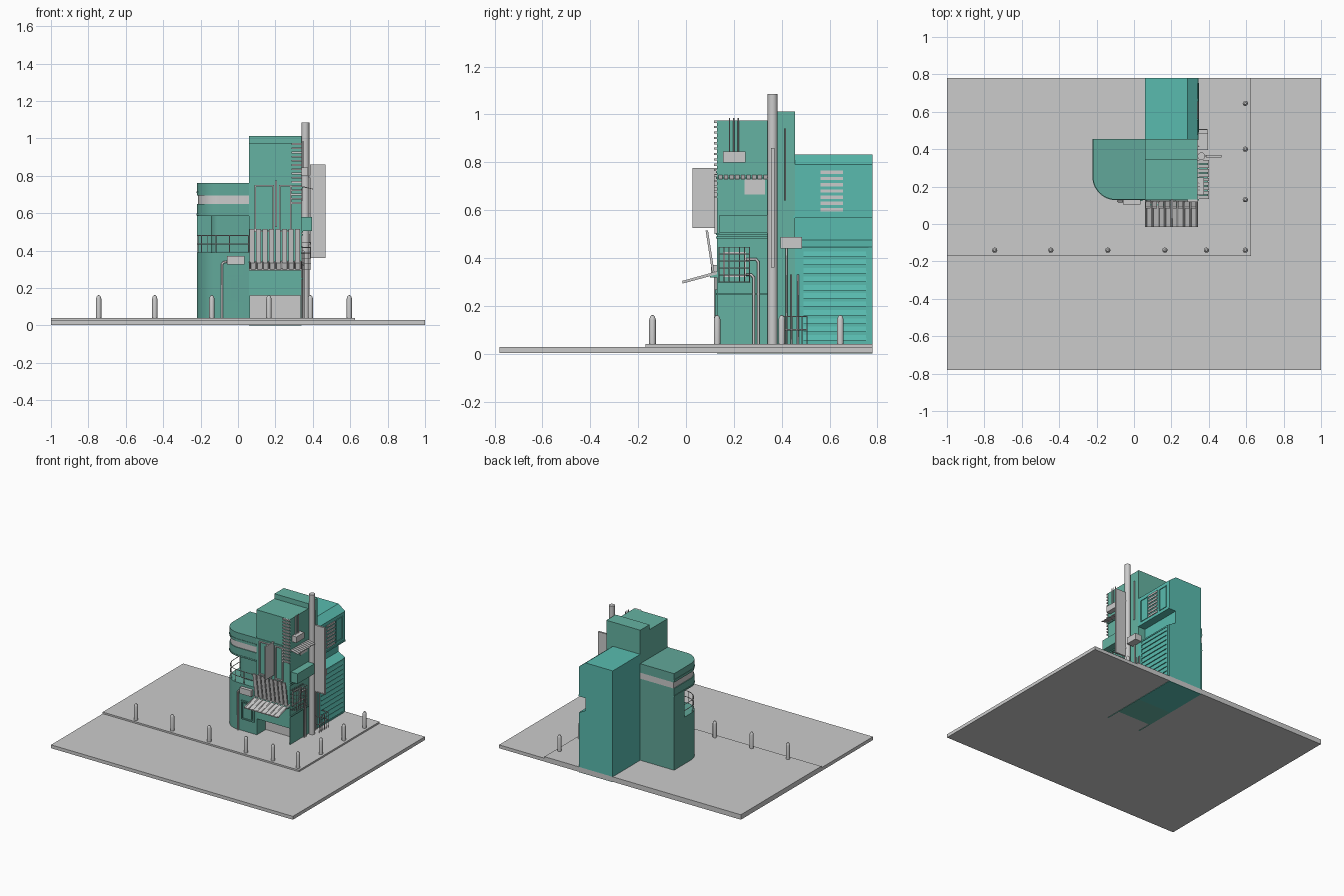
import bpy, bmesh, math
from mathutils import Vector

def material(name, rgb):
    m = bpy.data.materials.new(name)
    m.diffuse_color = (*rgb, 1)
    return m

GREEN = material("green", (0.13, 0.45, 0.36))
TEAL = material("teal", (0.10, 0.50, 0.43))
DARK = material("dark_green", (0.12, 0.39, 0.32))

def finish(name, bm, mat=None, smooth=False):
    bmesh.ops.recalc_face_normals(bm, faces=bm.faces)
    me = bpy.data.meshes.new(name)
    bm.to_mesh(me)
    bm.free()
    ob = bpy.data.objects.new(name, me)
    bpy.context.collection.objects.link(ob)
    if mat:
        me.materials.append(mat)
    if smooth:
        bpy.context.view_layer.objects.active = ob
        ob.select_set(True)
        bpy.ops.object.shade_smooth_by_angle()
        ob.select_set(False)
    return ob

def box(name, x0, x1, y0, y1, z0, z1, mat=None):
    bm = bmesh.new()
    bmesh.ops.create_cube(bm, size=1)
    for v in bm.verts:
        v.co = ((x0 + x1) / 2 + v.co.x * (x1 - x0), (y0 + y1) / 2 + v.co.y * (y1 - y0),
                (z0 + z1) / 2 + v.co.z * (z1 - z0))
    return finish(name, bm, mat)

def prism(name, start, step, mat=None, smooth=False):
    bm = bmesh.new()
    f = bm.faces.new([bm.verts.new(p) for p in start])
    ext = bmesh.ops.extrude_face_region(bm, geom=[f], use_keep_orig=True)
    for v in [g for g in ext["geom"] if isinstance(g, bmesh.types.BMVert)]:
        v.co += Vector(step)
    return finish(name, bm, mat, smooth)

def rod(name, points, r, mat=None, res=2):
    cu = bpy.data.curves.new(name, 'CURVE')
    cu.dimensions = '3D'
    cu.bevel_depth, cu.bevel_resolution, cu.use_fill_caps = r, res, True
    sp = cu.splines.new('POLY')
    sp.points.add(len(points) - 1)
    for p, co in zip(sp.points, points):
        p.co = (*co, 1)
    ob = bpy.data.objects.new(name, cu)
    bpy.context.collection.objects.link(ob)
    if mat:
        cu.materials.append(mat)
    return ob

def frame_front(name, x0, x1, z0, z1, y, w, d, mat=None):
    box(name + "_left", x0, x0 + w, y - d, y, z0, z1, mat)
    box(name + "_right", x1 - w, x1, y - d, y, z0, z1, mat)
    box(name + "_bottom", x0, x1, y - d, y, z0, z0 + w, mat)
    box(name + "_top", x0, x1, y - d, y, z1 - w, z1, mat)

def frame_side(name, y0, y1, z0, z1, x, w, d, mat=None):
    box(name + "_near", x, x + d, y0, y0 + w, z0, z1, mat)
    box(name + "_far", x, x + d, y1 - w, y1, z0, z1, mat)
    box(name + "_bottom", x, x + d, y0, y1, z0, z0 + w, mat)
    box(name + "_top", x, x + d, y0, y1, z1 - w, z1, mat)

# Street, pavement and bollards
box("street", -1, 1, -0.78, 0.78, 0.003, 0.028)
box("pavement", -1, 0.625, -0.17, 0.78, 0.02, 0.04)
spots = [(x, -0.14) for x in (-0.745, -0.445, -0.14, 0.165, 0.387, 0.595)]
spots += [(0.595, y) for y in (0.13, 0.40, 0.645)]
for x, y in spots:
    bm = bmesh.new()
    prof = [(0.014, 0.04), (0.014, 0.142), (0.011, 0.153), (0.006, 0.16), (0, 0.162)]
    vs = [bm.verts.new((x + r, y, z)) for r, z in prof]
    es = [bm.edges.new(p) for p in zip(vs, vs[1:])]
    bmesh.ops.spin(bm, geom=vs + es, cent=(x, y, 0), axis=(0, 0, 1), angle=2 * math.pi, steps=14)
    bmesh.ops.remove_doubles(bm, verts=bm.verts, dist=1e-5)
    finish("bollard", bm, smooth=True)

# Main tower with recessed entrance
box("tower_upper", 0.06, 0.34, 0.13, 0.345, 0.16, 0.975, GREEN)
box("tower_rear", 0.06, 0.34, 0.345, 0.455, 0, 1.012, GREEN)
box("tower_base", 0.06, 0.34, 0.24, 0.345, 0, 0.16, GREEN)
box("entrance_wall_left", 0.06, 0.065, 0.13, 0.24, 0, 0.16, GREEN)
box("entrance_wall_right", 0.335, 0.34, 0.13, 0.24, 0, 0.16, GREEN)
box("entrance_door", 0.065, 0.335, 0.235, 0.241, 0.04, 0.16)
for z in (0.25, 0.485, 0.50, 0.735):
    box("tower_side_ledge", 0.34, 0.347, 0.125, 0.343, z - 0.004, z + 0.004, GREEN)

# Front awning with ribs
prism("awning", [(0.06, 0.13, 0.332), (0.06, -0.015, 0.293), (0.06, -0.015, 0.299), (0.06, 0.13, 0.338)],
      (0.28, 0, 0))
for i in range(9):
    x = 0.064 + i * 0.034
    rod("awning_rib", [(x, 0.13, 0.34), (x, -0.015, 0.30)], 0.005, res=1)

# Leaning louvres above the awning
for i in range(8):
    x = 0.062 + i * 0.0348
    prism("leaning_louvre", [(x, 0.122, 0.32), (x, 0.112, 0.32), (x, 0.082, 0.515), (x, 0.092, 0.515)],
          (0.027, 0, 0))
box("louvre_ledge", 0.06, 0.34, 0.1, 0.13, 0.318, 0.332, GREEN)

# Upper front windows and central fin
frame_front("window_frame_left", 0.087, 0.192, 0.50, 0.75, 0.13, 0.008, 0.01)
frame_front("window_frame_right", 0.218, 0.285, 0.50, 0.75, 0.13, 0.008, 0.01)
box("facade_fin", 0.198, 0.208, 0.028, 0.13, 0.525, 0.775)
box("facade_band", 0.06, 0.34, 0.125, 0.13, 0.755, 0.765, GREEN)

# Corner slats
for i in range(15):
    z = 0.65 + i * 0.0225
    box("corner_slat", 0.285, 0.342, 0.117, 0.13, z, z + 0.009)

# Left wing, rounded at the front left
def wing(name, z0, z1, inset=0.0, mat=DARK):
    r, x0, y0 = 0.125, -0.22 + inset, 0.13 + inset
    r -= inset
    pts = [(0.06, 0.455, z0), (x0, 0.455, z0)]
    for i in range(13):
        a = math.pi + math.pi / 2 * i / 12
        pts.append((x0 + r + r * math.cos(a), y0 + r + r * math.sin(a), z0))
    pts.append((0.06, y0, z0))
    return prism(name, pts, (0, 0, z1 - z0), mat, True)

wing("wing_lower", 0.02, 0.39)
wing("wing_recess", 0.39, 0.585, 0.075)
box("wing_rear_wall", -0.22, 0.06, 0.33, 0.455, 0.39, 0.585, DARK)
wing("wing_upper", 0.585, 0.65)
wing("window_band", 0.65, 0.695, 0.006, None)
wing("wing_top", 0.695, 0.762)
wing("wing_cornice", 0.708, 0.716, -0.003)
wing("wing_upper_trim", 0.588, 0.597, -0.003)

# Balcony railing following the rounded edge
rail = [(-0.215, 0.33)]
for i in range(9):
    a = math.pi + math.pi / 2 * i / 8
    rail.append((-0.095 + 0.12 * math.cos(a), 0.255 + 0.12 * math.sin(a)))
rail += [(-0.045, 0.135), (0.005, 0.135), (0.055, 0.135)]
for z in (0.435, 0.48):
    rod("balcony_rail", [(x, y, z) for x, y in rail], 0.0025, res=1)
for x, y in rail[::2]:
    rod("balcony_post", [(x, y, 0.39), (x, y, 0.48)], 0.0025, res=1)

# Wing window, cooling unit and drain pipe
frame_front("wing_window_frame", -0.06, 0.045, 0.128, 0.268, 0.13, 0.009, 0.008, DARK)
box("wing_window_pane", -0.04, 0.025, 0.126, 0.13, 0.145, 0.25, DARK)
box("front_cooling_unit", -0.06, 0.035, 0.105, 0.13, 0.325, 0.37)
rod("front_pipe", [(-0.06, 0.122, 0.34), (-0.078, 0.122, 0.337), (-0.085, 0.122, 0.328), (-0.085, 0.122, 0.04)], 0.006)

# Rear block with recessed waist and sloped roof edge
profile = [(0.06, 0), (0.34, 0), (0.34, 0.445), (0.285, 0.475), (0.285, 0.575),
           (0.34, 0.575), (0.34, 0.79), (0.285, 0.832), (0.06, 0.832)]
prism("rear_block", [(x, 0.455, z) for x, z in profile], (0, 0.325, 0), TEAL)
box("rear_ledge", 0.285, 0.345, 0.45, 0.78, 0.568, 0.578, TEAL)
frame_side("shutter_frame", 0.48, 0.762, 0.04, 0.445, 0.338, 0.01, 0.006, TEAL)
for i in range(11):
    z = 0.055 + i * 0.035
    prism("shutter_slat", [(0.339, 0.49, z), (0.347, 0.49, z), (0.339, 0.49, z + 0.026)], (0, 0.265, 0), TEAL)
for y0 in (0.475, 0.67):
    frame_side("rear_window", y0, y0 + 0.08, 0.595, 0.765, 0.34, 0.007, 0.005, TEAL)
for i in range(7):
    z = 0.595 + i * 0.026
    box("rear_vent_slat", 0.34, 0.346, 0.562, 0.655, z, z + 0.014)

# Chimney and projecting blank sign
rod("chimney", [(0.36, 0.362, 0.04), (0.36, 0.362, 1.085)], 0.021, res=4)
box("sign_board", 0.385, 0.468, 0.36, 0.37, 0.36, 0.86)
frame_front("sign_border", 0.385, 0.468, 0.36, 0.86, 0.361, 0.006, 0.005)
for z in (0.42, 0.79):
    box("sign_bracket", 0.36, 0.39, 0.361, 0.369, z, z + 0.012)

# Side bay with slatted canopy
box("side_bay", 0.34, 0.395, 0.14, 0.34, 0.505, 0.58, GREEN)
for i in range(9):
    y = 0.135 + i * 0.0235
    prism("canopy_slat", [(0.34, y, 0.74), (0.40, y, 0.727), (0.40, y, 0.731), (0.34, y, 0.746)], (0, 0.018, 0))
box("side_window_panel", 0.34, 0.345, 0.245, 0.33, 0.665, 0.728)

# Cooling units on the right wall with their pipes
box("upper_cooling_unit", 0.34, 0.375, 0.155, 0.248, 0.80, 0.845)
for y in (0.182, 0.20, 0.218):
    rod("cooling_pipe", [(0.347, y, 0.845), (0.347, y, 0.985)], 0.003, res=1)
box("lower_cooling_unit", 0.34, 0.395, 0.395, 0.485, 0.44, 0.487)

# Window cage
frame_side("caged_window", 0.155, 0.25, 0.32, 0.425, 0.34, 0.008, 0.006)
for i in range(6):
    z = 0.30 + i * 0.029
    rod("cage_bar", [(0.34, 0.138, z), (0.388, 0.138, z), (0.388, 0.265, z), (0.34, 0.265, z)], 0.002, res=1)
for i in range(7):
    y = 0.138 + i * 0.0212
    rod("cage_upright", [(0.34, y, 0.445), (0.388, y, 0.445), (0.388, y, 0.30), (0.34, y, 0.30)], 0.002, res=1)

# Wall pipes and low railing
for y, z in ((0.283, 0.33), (0.302, 0.395)):
    rod("side_pipe", [(0.349, 0.25, z), (0.349, y - 0.01, z), (0.349, y, z - 0.012), (0.349, y, 0.04)], 0.006)
for y, z0, z1 in ((0.415, 0.64, 0.94), (0.42, 0.04, 0.44), (0.44, 0.04, 0.33), (0.468, 0.04, 0.33)):
    rod("wall_conduit", [(0.346, y, z0), (0.346, y, z1)], 0.004, res=1)
for z in (0.10, 0.155):
    rod("low_rail", [(0.34, 0.40, z), (0.392, 0.40, z), (0.392, 0.505, z), (0.34, 0.505, z)], 0.003, res=1)
for i in range(6):
    rod("low_rail_post", [(0.392, 0.40 + i * 0.021, 0.04), (0.392, 0.40 + i * 0.021, 0.155)], 0.0025, res=1)
